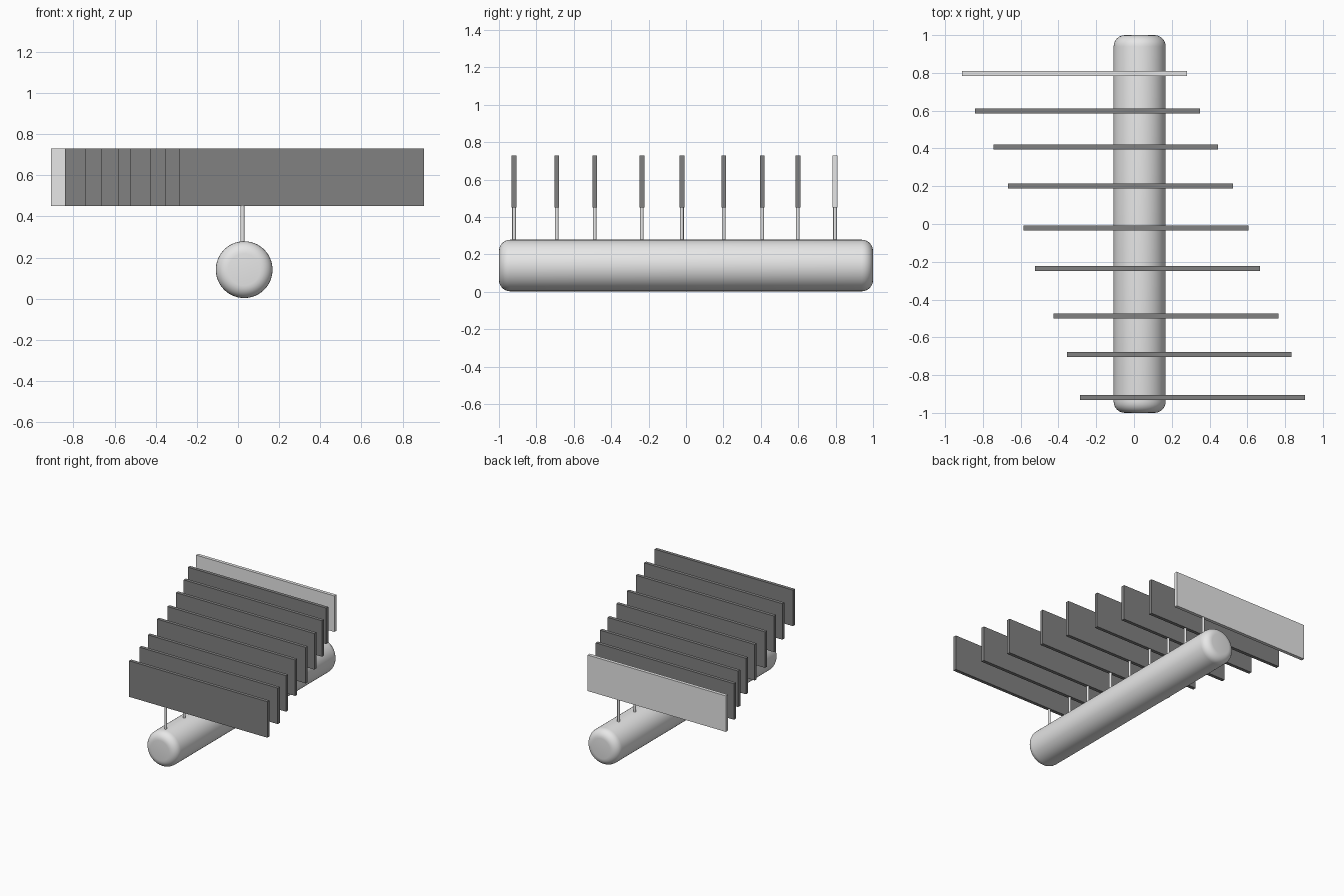
import bpy
import math

cube = bpy.data.objects.get("Cube")
if cube:
    bpy.data.objects.remove(cube, do_unlink=True)


def make_material(name, value):
    mat = bpy.data.materials.new(name)
    mat.use_nodes = True
    colour = (value, value, value, 1)
    mat.diffuse_color = colour
    mat.node_tree.nodes["Principled BSDF"].inputs["Base Color"].default_value = colour
    return mat


light_grey = make_material("light grey", 0.8)
dark_grey = make_material("dark grey", 0.22)


def add_cylinder(name, radius, depth, location, rotation, sides, bevel=0):
    bpy.ops.mesh.primitive_cylinder_add(vertices=sides, radius=radius, depth=depth,
                                        location=location, rotation=rotation)
    obj = bpy.context.object
    obj.name = name
    obj.data.materials.append(light_grey)
    if bevel:
        mod = obj.modifiers.new("rounded ends", "BEVEL")
        mod.width = bevel
        mod.segments = 6
        mod.limit_method = "ANGLE"
        mod.angle_limit = math.radians(40)
        bpy.ops.object.modifier_apply(modifier=mod.name)
    bpy.ops.object.shade_smooth_by_angle(angle=math.radians(35))
    return obj


def add_box(name, size, location, material):
    bpy.ops.mesh.primitive_cube_add(size=1, location=location)
    obj = bpy.context.object
    obj.name = name
    obj.scale = size
    bpy.ops.object.transform_apply(location=False, rotation=False, scale=True)
    obj.data.materials.append(material)


# Long round base with softened ends
add_cylinder("base_roller", 0.138, 2.0, (0.03, 0, 0.141),
             (math.pi / 2, 0, 0), 64, bevel=0.06)

# Panels stepping sideways from front to back, each on a thin stem: (x, y)
panels = [(0.31, -0.919), (0.24, -0.691), (0.17, -0.488), (0.071, -0.236), (0.011, -0.022),
          (-0.071, 0.202), (-0.149, 0.408), (-0.246, 0.598), (-0.315, 0.797)]
for i, (x, y) in enumerate(panels, 1):
    material = light_grey if i == len(panels) else dark_grey
    add_box(f"panel_{i}", (1.19, 0.026, 0.28), (x, y, 0.59), material)
    add_cylinder(f"stem_{i}", 0.01, 0.23, (0.022, y, 0.345), (0, 0, 0), 16)
